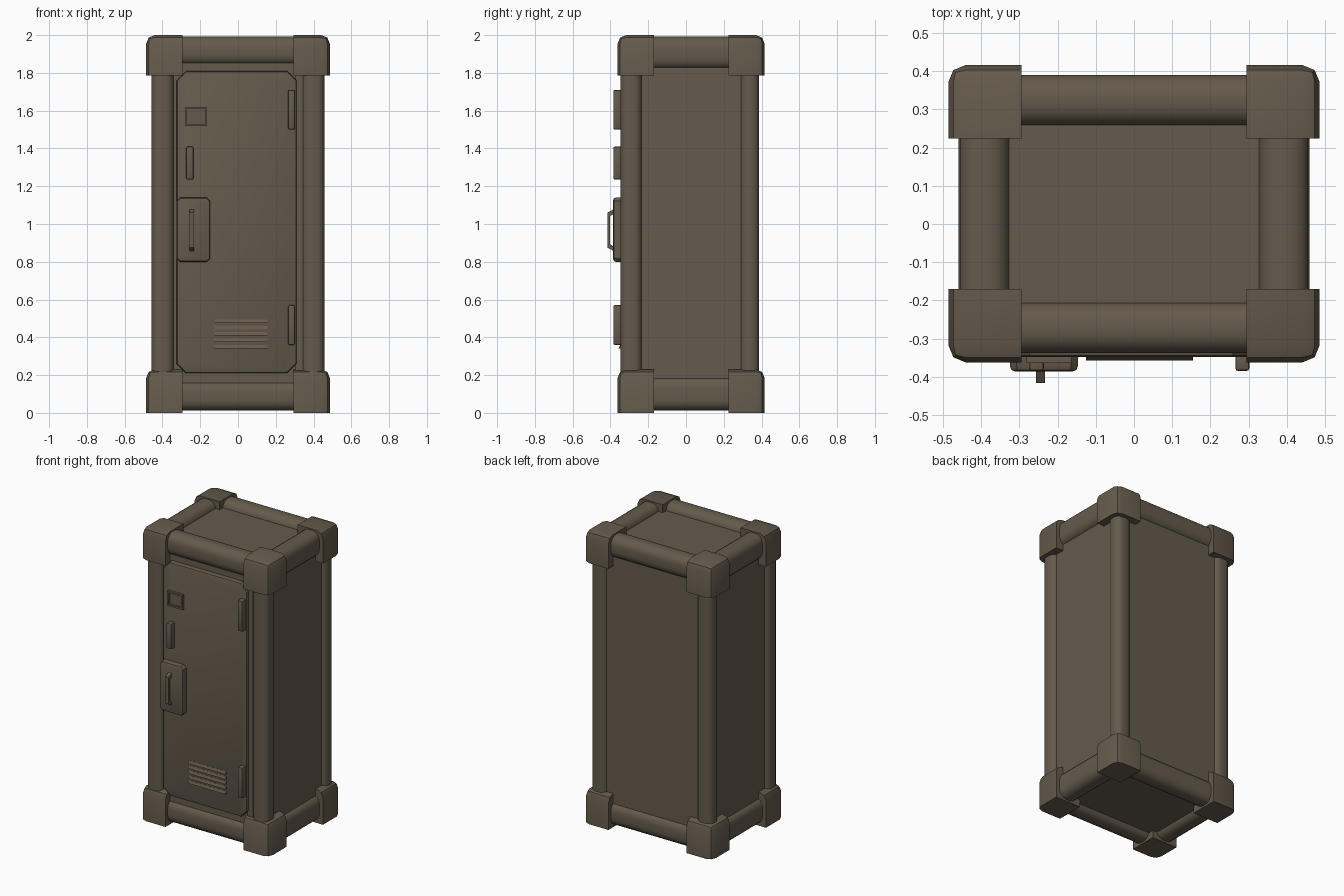
import bpy, bmesh, math
from mathutils import Vector

if "Cube" in bpy.data.objects:
    bpy.data.objects.remove(bpy.data.objects["Cube"])

metal = bpy.data.materials.new("drab brown metal")
metal.diffuse_color = (0.130, 0.104, 0.073, 1)
metal.use_nodes = True
metal.node_tree.nodes["Principled BSDF"].inputs["Base Color"].default_value = metal.diffuse_color
YC = 0.027  # middle of the cabinet in y (the handle sticks out in front)


def finish(name, bm, angle=40):
    bmesh.ops.recalc_face_normals(bm, faces=bm.faces[:])
    me = bpy.data.meshes.new(name)
    bm.to_mesh(me)
    bm.free()
    ob = bpy.data.objects.new(name, me)
    bpy.context.collection.objects.link(ob)
    me.materials.append(metal)
    bpy.ops.object.select_all(action='DESELECT')
    ob.select_set(True)
    bpy.context.view_layer.objects.active = ob
    bpy.ops.object.shade_smooth_by_angle(angle=math.radians(angle))
    return ob


def box(name, x, y, z, bevel=0, segs=2, pick=None):
    """Box from ranges; bevels the edges whose centre offset passes pick."""
    c = Vector((sum(x) / 2, sum(y) / 2, sum(z) / 2))
    s = Vector((x[1] - x[0], y[1] - y[0], z[1] - z[0]))
    bm = bmesh.new()
    bmesh.ops.create_cube(bm, size=1)
    for v in bm.verts:
        v.co = Vector(a * b for a, b in zip(v.co, s)) + c
    if bevel:
        es = [e for e in bm.edges
              if pick is None or pick((e.verts[0].co + e.verts[1].co) / 2 - c)]
        bmesh.ops.bevel(bm, geom=es, offset=bevel, segments=segs, profile=0.5,
                        affect='EDGES', clamp_overlap=True)
    return finish(name, bm)


def plate(name, pts, y0, y1, bevel=0):
    """Outline in x-z, extruded from back y0 to front y1, front rim bevelled."""
    bm = bmesh.new()
    f = bm.faces.new([bm.verts.new((px, y0, pz)) for px, pz in pts])
    r = bmesh.ops.extrude_face_region(bm, geom=[f])
    for v in r["geom"]:
        if isinstance(v, bmesh.types.BMVert):
            v.co.y = y1
    if bevel:
        es = [e for e in bm.edges if all(abs(v.co.y - y1) < 1e-5 for v in e.verts)]
        bmesh.ops.bevel(bm, geom=es, offset=bevel, segments=2, profile=0.5, affect='EDGES')
    return finish(name, bm)


def chamfered(x, z, c):
    (a, b), (d, e) = x, z
    return [(a + c, d), (b - c, d), (b, d + c), (b, e - c),
            (b - c, e), (a + c, e), (a, e - c), (a, d + c)]


def along(i):
    return lambda d: abs(d[i]) < 1e-4


# Inner cabinet, recessed behind the frame
box("cabinet_body", (-0.43, 0.43), (-0.315, 0.365), (0.05, 1.945))

for sx in (-1, 1):
    side = "right" if sx > 0 else "left"
    for sy in (-1, 1):
        end = "back" if sy > 0 else "front"
        # Rounded upright posts
        x = sorted((sx * 0.34, sx * 0.457))
        y = sorted((YC + sy * 0.26, YC + sy * 0.36))
        if sy < 0:
            y[0] = -0.347
        box(f"{end}_{side}_post", x, y, (0.1, 1.9), 0.042, 4, along(2))
        # Corner guards, rounded on the outer and upper edges
        x = sorted((sx * 0.295, sx * 0.486))
        y = sorted((YC + sy * 0.197, YC + sy * 0.389))
        for lev, z in (("lower", (0, 0.23)), ("upper", (1.785, 2.0))):
            def outer(d, sx=sx, sy=sy):
                v = (d.x * sx > 0.01, d.y * sy > 0.01, d.z > 0.01)
                return sum(v) == 2 and sum(abs(k) > 0.01 for k in d) == 2
            box(f"{lev}_{end}_{side}_corner_guard", x, y, z, 0.045, 2, outer)
        # Small studs on the roof panel
        box(f"{end}_{side}_roof_stud", (sx * 0.31 - 0.016, sx * 0.31 + 0.016),
            (YC + sy * 0.215 - 0.016, YC + sy * 0.215 + 0.016), (1.93, 1.965))

# Horizontal rails, top and bottom
for lev, z in (("lower", (0.012, 0.17)), ("upper", (1.84, 1.992))):
    for sx in (-1, 1):
        x = sorted((sx * 0.325, sx * 0.459))
        zz = (0.012, 0.19) if lev == "lower" else (1.82, 1.992)
        box(f"{lev}_side_rail_{'right' if sx > 0 else 'left'}", x, (-0.27, 0.32), zz,
            0.055, 4, along(1))
    box(f"{lev}_front_rail", (-0.4, 0.4), (-0.338, -0.205), z, 0.055, 4, along(0))
    box(f"{lev}_back_rail", (-0.4, 0.4), (0.257, 0.39), z, 0.055, 4, along(0))

# Door with clipped corners
plate("door", chamfered((-0.325, 0.31), (0.21, 1.81), 0.05), -0.31, -0.348, 0.014)
box("door_jamb", (0.305, 0.345), (-0.332, -0.3), (0.18, 1.84))

# Hinges and latch bar
for name, x, z in (("upper_hinge", (0.265, 0.302), (1.5, 1.71)),
                   ("lower_hinge", (0.265, 0.302), (0.36, 0.57)),
                   ("latch_bar", (-0.274, -0.236), (1.235, 1.41))):
    box(name, x, (-0.385, -0.34), z, 0.008, 2)

# Label holder: four thin strips round a small plate
box("label_plate", (-0.275, -0.17), (-0.353, -0.34), (1.525, 1.615))
for i, (x, z) in enumerate((((-0.281, -0.164), (1.608, 1.62)), ((-0.281, -0.164), (1.518, 1.53)),
                            ((-0.281, -0.269), (1.53, 1.608)), ((-0.176, -0.164), (1.53, 1.608)))):
    box(f"label_frame_{i + 1}", x, (-0.364, -0.34), z)

# Handle backplate and pull
plate("handle_backplate", chamfered((-0.325, -0.147), (0.8, 1.14), 0.018), -0.34, -0.386, 0.014)
bm = bmesh.new()
path = [(-0.38, 0.855), (-0.416, 0.875), (-0.416, 1.06), (-0.38, 1.08),
        (-0.38, 1.055), (-0.402, 1.042), (-0.402, 0.893), (-0.38, 0.88)]
f = bm.faces.new([bm.verts.new((-0.257, y, z)) for y, z in path])
r = bmesh.ops.extrude_face_region(bm, geom=[f])
bmesh.ops.translate(bm, vec=(0.024, 0, 0),
                    verts=[v for v in r["geom"] if isinstance(v, bmesh.types.BMVert)])
finish("handle_pull", bm, 30)

# Vent louvres: sloped slats
for i in range(5):
    z = 0.35 + i * 0.034
    ob = box(f"vent_slat_{i + 1}", (-0.125, 0.155), (-0.357, -0.34), (z - 0.009, z + 0.009))
    for v in ob.data.vertices:
        if v.co.y < -0.35 and v.co.z > z:
            v.co.y = -0.349
